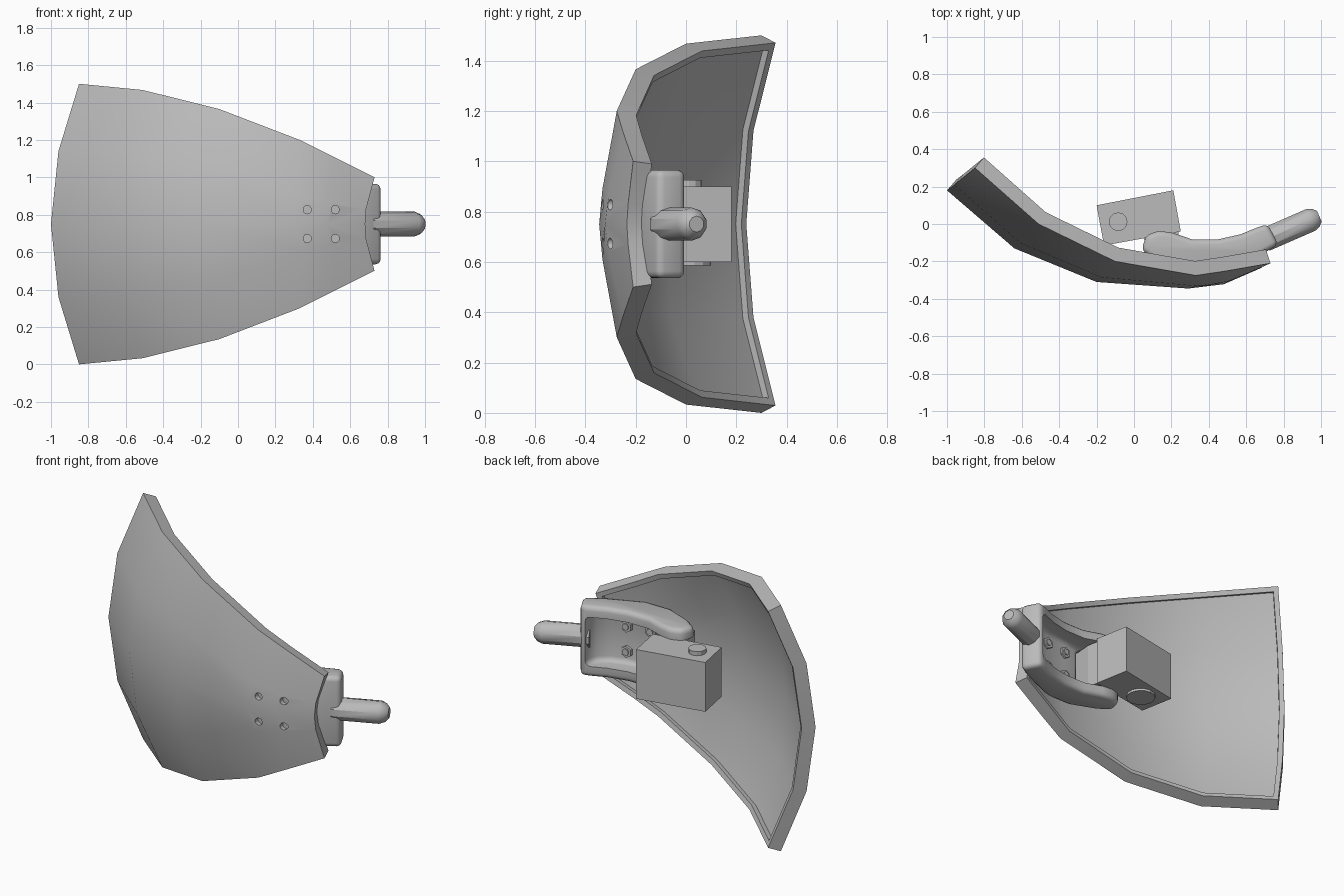
import bpy, bmesh, math
from mathutils import Vector

if "Cube" in bpy.data.objects:
    bpy.data.objects.remove(bpy.data.objects["Cube"])

grey = bpy.data.materials.new("mid_grey")
grey.diffuse_color = (0.5, 0.5, 0.5, 1)
grey.use_nodes = True
grey.node_tree.nodes["Principled BSDF"].inputs["Base Color"].default_value = grey.diffuse_color
MID = 0.75  # height of the symmetry plane


def finish(name, bm):
    bmesh.ops.recalc_face_normals(bm, faces=bm.faces)
    me = bpy.data.meshes.new(name)
    bm.to_mesh(me)
    bm.free()
    me.materials.append(grey)
    ob = bpy.data.objects.new(name, me)
    bpy.context.collection.objects.link(ob)
    return ob


def activate(ob):
    bpy.ops.object.select_all(action='DESELECT')
    ob.select_set(True)
    bpy.context.view_layer.objects.active = ob


def smooth(ob, deg):
    activate(ob)
    bpy.ops.object.shade_smooth_by_angle(angle=math.radians(deg))


def bevel(ob, width, seg, deg):
    m = ob.modifiers.new("bevel", 'BEVEL')
    m.width, m.segments = width, seg
    m.limit_method, m.angle_limit = 'ANGLE', math.radians(deg)
    activate(ob)
    bpy.ops.object.modifier_apply(modifier=m.name)


def cut(ob, cutter):
    m = ob.modifiers.new("cut", 'BOOLEAN')
    m.operation, m.solver, m.object = 'DIFFERENCE', 'EXACT', cutter
    activate(ob)
    bpy.ops.object.modifier_apply(modifier=m.name)
    bpy.data.objects.remove(cutter)


def prism(name, outline, z0, z1):
    bm = bmesh.new()
    lo = [bm.verts.new((x, y, z0)) for x, y in outline]
    hi = [bm.verts.new((x, y, z1)) for x, y in outline]
    bm.faces.new(lo)
    bm.faces.new(hi)
    n = len(outline)
    for i in range(n):
        j = (i + 1) % n
        bm.faces.new((lo[i], lo[j], hi[j], hi[i]))
    return finish(name, bm)


def rod(name, start, end, radius, sides, tip=None):
    a, b = Vector(start), Vector(end)
    bm = bmesh.new()
    bmesh.ops.create_cone(bm, cap_ends=True, segments=sides, radius1=radius,
                          radius2=radius, depth=(b - a).length)
    if tip:  # rounded far end
        top = [f for f in bm.faces if f.normal.z > 0.9]
        for inset, rise in tip:
            bmesh.ops.inset_region(bm, faces=top, thickness=inset, depth=rise)
    rot = (b - a).to_track_quat('Z', 'Y').to_matrix().to_4x4()
    bm.transform(rot)
    bmesh.ops.translate(bm, verts=bm.verts, vec=(a + b) / 2)
    return finish(name, bm)


# Curved shell: three rows, mirrored about the middle height
edge = [(-.85, .30, 1.5), (-.51, 0, 1.467), (-.10, -.20, 1.365), (.33, -.275, 1.2),
        (.5, -.25, 1.115), (.73, -.21, 1.0)]
mid = [(-.96, .21, 1.14), (-.61, -.10, 1.13), (-.175, -.285, 1.07), (.34, -.332, .89),
       (.5, -.308, .86), (.685, -.23, .83)]
centre = [(-1, .18, MID), (-.64, -.13, MID), (-.2, -.31, MID), (.29, -.345, MID),
          (.48, -.322, MID), (.68, -.235, MID)]
flip = lambda row: [(x, y, 2 * MID - z) for x, y, z in row]
rows = [edge, mid, centre, flip(mid), flip(edge)]
R, C = 4, 5
bm = bmesh.new()
front = [[bm.verts.new(p) for p in r] for r in rows]


def skin(g):
    return [bm.faces.new((g[i][j], g[i + 1][j], g[i + 1][j + 1], g[i][j + 1]))
            for i in range(R) for j in range(C)]


skin(front)
bm.normal_update()
back = []
for r in front:
    back.append([v.co - (v.normal if v.normal.y < 0 else -v.normal) * 0.079 for v in r])
back = [[bm.verts.new(c) for c in r] for r in back]
inner = skin(back)
loop = [(0, j) for j in range(C)] + [(i, C) for i in range(R)] + \
       [(R, j) for j in range(C, 0, -1)] + [(i, 0) for i in range(R, 0, -1)]
for k, (i, j) in enumerate(loop):
    p, q = loop[(k + 1) % len(loop)]
    bm.faces.new((front[i][j], front[p][q], back[p][q], back[i][j]))
bmesh.ops.recalc_face_normals(bm, faces=bm.faces)
# Flat rim, then a stepped-down inner panel
bmesh.ops.inset_region(bm, faces=inner, thickness=0.03, depth=0, use_even_offset=True)
bmesh.ops.inset_region(bm, faces=inner, thickness=0.002, depth=-0.028, use_even_offset=True)
shell = finish("shell", bm)

# Bolt holes in the shell front
for x, y in ((.37, -.305), (.52, -.28)):
    for z in (.673, .827):
        cut(shell, rod("hole_cutter", (x, -.5, z), (x, y, z), .022, 10))
smooth(shell, 38)

# Bracket: rounded block with an open pocket leaving two arms, a floor and an end wall
outline = [(.04, -.14), (.12, -.20), (.28, -.262), (.45, -.262), (.66, -.175), (.772, -.11),
           (.715, 0), (.66, -.018), (.57, -.055), (.45, -.082), (.31, -.082),
           (.2, -.045), (.13, -.037), (.065, -.06)]
bracket = prism("bracket", outline, .535, .965)
bevel(bracket, .028, 3, 50)
pocket = [(-.1, .2), (-.1, -.5), (.25, -.5), (.26, -.2), (.37, -.195), (.52, -.175),
          (.61, -.145), (.67, -.10), (.69, -.05), (.675, .2)]
pocket_cutter = prism("pocket_cutter", pocket, .6, .9)
bevel(pocket_cutter, .03, 3, 80)
cut(bracket, pocket_cutter)
smooth(bracket, 40)

# Hex nuts on the bracket floor
for i, (x, y) in enumerate(((.37, -.195), (.52, -.175))):
    for k, z in enumerate((.673, .827)):
        rod(f"nut_{i}{k}", (x, y - .02, z), (x - .002, y + .015, z), .036, 6)
        rod(f"bolt_end_{i}{k}", (x, y, z), (x - .002, y + .022, z), .02, 10)

# Handle peg with rounded tip
peg = rod("handle_peg", (.70, -.085, MID), (.945, .022, MID), .066, 10,
          tip=((.012, .03), (.022, .02)))
smooth(peg, 35)

# Box unit with its knobs and the block joining it to the bracket
prism("box_unit", [(-.2, .10), (.21, .18), (.25, -.04), (-.16, -.115)], .6, .9)
prism("mount_block", [(.05, -.07), (.235, -.035), (.25, -.12), (.24, -.25), (.10, -.23)], .61, .89)
rod("top_knob", (-.085, .012, .89), (-.085, .012, .925), .05, 12)
rod("bottom_knob", (-.04, .015, .61), (-.04, .015, .585), .085, 14)
